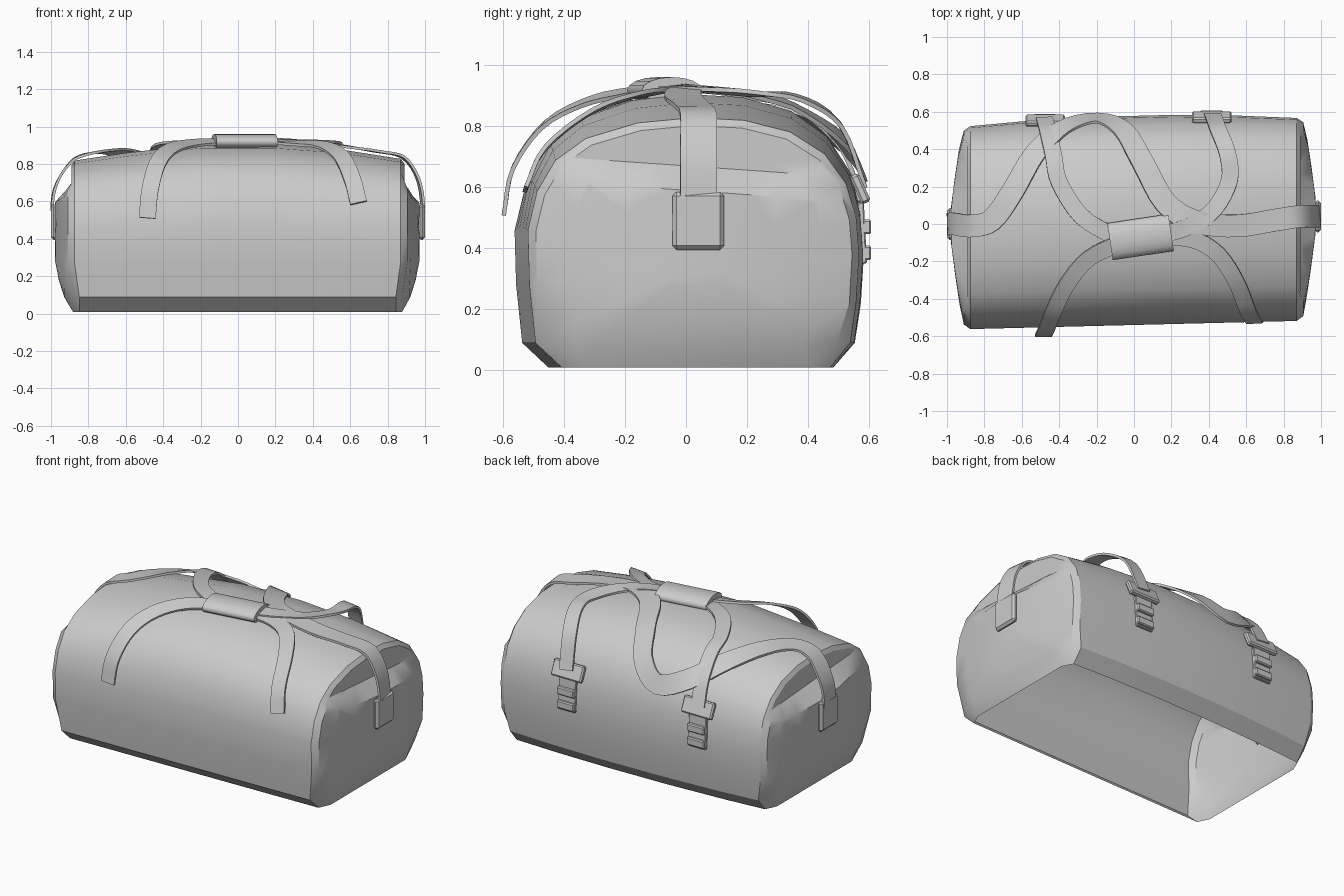
import bpy, bmesh, math
from mathutils import Vector
from mathutils.bvhtree import BVHTree

if "Cube" in bpy.data.objects:
    bpy.data.objects.remove(bpy.data.objects["Cube"])


def finish(name, bm, angle=35):
    bmesh.ops.recalc_face_normals(bm, faces=bm.faces)
    me = bpy.data.meshes.new(name)
    bm.to_mesh(me)
    ob = bpy.data.objects.new(name, me)
    bpy.context.collection.objects.link(ob)
    me.shade_smooth()
    me.set_sharp_from_angle(angle=math.radians(angle))
    return ob


def loft(bm, rings):
    rows = [[bm.verts.new(p) for p in r] for r in rings]
    n = len(rows[0])
    for a, b in zip(rows, rows[1:]):
        for i in range(n):
            bm.faces.new((a[i], a[(i + 1) % n], b[(i + 1) % n], b[i]))
    bm.faces.new(rows[0])
    bm.faces.new(rows[-1])


# bag body: cross-section (y, z) lofted along x
PROFILE = [(-0.43, 0.01), (-0.515, 0.09), (-0.535, 0.28), (-0.54, 0.47), (-0.51, 0.62),
           (-0.45, 0.74), (-0.35, 0.825), (-0.18, 0.885), (0.0, 0.905), (0.18, 0.895),
           (0.34, 0.85), (0.46, 0.765), (0.535, 0.65), (0.57, 0.52), (0.58, 0.38),
           (0.57, 0.22), (0.55, 0.09), (0.48, 0.01)]


def section(x, s, top, inner=False):
    pts = []
    for y, z in PROFILE:
        sy = s
        if abs(x) > 0.9 and z < 0.1 and not inner:
            sy *= 0.88 if z < 0.05 else 0.95
        px = x * 0.97 if abs(x) > 0.8 and z < 0.1 and not inner else x
        k = max(0, (z - 0.4) / 0.5)
        z -= (1 - top) * 0.9 * k
        if y > 0:
            y *= 1 - 0.06 * min(1, abs(x) / 0.87) ** 2
        if inner or z > 0.35:
            z = 0.35 + (z - 0.35) * s
        y = 0.02 + (y - 0.02) * sy
        if inner:  # domed end panel
            px -= math.copysign(0.13 * max(0, abs(y - 0.02) - 0.1) + 0.12 * max(0, 0.22 - z), x)
        pts.append((px, y + 0.025 * x, z))
    return pts


bm = bmesh.new()
loft(bm, [section(-0.978, 0.2, 0.9, True), section(-0.978, 0.5, 0.9, True),
          section(-0.975, 0.77, 0.9, True), section(-0.91, 0.955, 0.9),
          section(-0.875, 1, 0.905), section(-0.6, 1, 0.95),
          section(-0.2, 1, 1), section(0.2, 1, 1), section(0.55, 1, 0.97),
          section(0.87, 1, 0.915), section(0.905, 0.955, 0.91), section(0.967, 0.77, 0.91, True),
          section(0.97, 0.5, 0.91, True), section(0.97, 0.2, 0.91, True)])
# recessed ledge at the top of both end panels
for z0 in (0.59, 0.67):
    cap = [f for f in bm.faces if all(abs(v.co.x) > 0.88 for v in f.verts)]
    geom = cap + list({e for f in cap for e in f.edges}) + list({v for f in cap for v in f.verts})
    bmesh.ops.bisect_plane(bm, geom=geom, dist=1e-4, plane_co=(0, 0, z0), plane_no=(0, 0.07, 1))
for v in bm.verts:
    h = (v.co.z + 0.07 * v.co.y - 0.59) / 0.08
    if abs(v.co.x) > 0.88 and h > 0:
        v.co.x = math.copysign(min(abs(v.co.x), 0.97 - 0.08 * min(h, 1)), v.co.x)
bmesh.ops.recalc_face_normals(bm, faces=bm.faces)
tree = BVHTree.FromBMesh(bm)
# the underside is left open
bmesh.ops.delete(bm, geom=[f for f in bm.faces if all(v.co.z < 0.03 for v in f.verts)],
                 context='FACES')
finish("bag_body", bm, 28)


def axis_point(p):
    return Vector((max(-0.7, min(0.7, p.x)), 0.01, 0.45))


def lift(p, gap):
    # keep webbing just outside the body
    a = axis_point(p)
    d = p - a
    hit = tree.ray_cast(a, d.normalized())[3]
    return a + d.normalized() * max(d.length, (hit or 0) + gap)


def spline(pts, steps=4):
    P = [Vector(p) for p in pts]
    P = [2 * P[0] - P[1]] + P + [2 * P[-1] - P[-2]]
    out = []
    for a, b, c, d in zip(P, P[1:], P[2:], P[3:]):
        for i in range(steps):
            t = i / steps
            out.append(0.5 * (2 * b + (c - a) * t + (2 * a - 5 * b + 4 * c - d) * t * t
                              + (3 * b - a - 3 * c + d) * t ** 3))
    return out + [P[-2]]


def strap(name, pts, width=0.09, thick=0.014):
    path = spline(pts)
    rings = []
    for i, p in enumerate(path):
        t = (path[min(i + 1, len(path) - 1)] - path[max(i - 1, 0)]).normalized()
        n = (p - axis_point(p)).normalized()
        side = t.cross(n).normalized() * width / 2
        n = side.cross(t).normalized()
        l, r = lift(p - side, 0.006), lift(p + side, 0.006)
        rings.append([l, r, r + n * thick, l + n * thick])
    bm = bmesh.new()
    loft(bm, rings)
    finish(name, bm)


# carry handle webbing, front pair
strap("front_handle_strap_left", [(-0.485, -0.59, 0.51), (-0.47, -0.56, 0.66), (-0.43, -0.46, 0.8),
      (-0.36, -0.32, 0.875), (-0.24, -0.18, 0.905), (-0.05, -0.09, 0.915)])
strap("front_handle_strap_right", [(0.645, -0.52, 0.59), (0.61, -0.46, 0.72), (0.55, -0.31, 0.84),
      (0.45, -0.16, 0.895), (0.31, -0.08, 0.905), (0.12, -0.07, 0.915)])
# carry handle webbing, rear pair
strap("rear_handle_strap_left", [(-0.48, 0.56, 0.6), (-0.46, 0.49, 0.74), (-0.43, 0.36, 0.85),
      (-0.40, 0.22, 0.89), (-0.28, 0.04, 0.91), (-0.1, -0.07, 0.915)])
strap("rear_handle_strap_right", [(0.42, 0.58, 0.6), (0.45, 0.5, 0.8), (0.5, 0.37, 0.885),
      (0.51, 0.23, 0.90), (0.43, 0.08, 0.91), (0.3, -0.01, 0.92), (0.14, -0.06, 0.92)])
# long shoulder strap looping over the top from end to end
strap("shoulder_strap", [(-0.975, 0.0, 0.42), (-0.985, 0.0, 0.6), (-0.95, 0.0, 0.72), (-0.87, -0.01, 0.82),
      (-0.76, 0.02, 0.855), (-0.65, 0.17, 0.86), (-0.53, 0.37, 0.82), (-0.38, 0.51, 0.73),
      (-0.2, 0.56, 0.67), (-0.06, 0.5, 0.76), (0.05, 0.32, 0.87), (0.17, 0.11, 0.91),
      (0.34, 0.01, 0.915), (0.55, -0.01, 0.89), (0.75, 0.02, 0.86), (0.88, 0.04, 0.83),
      (0.955, 0.04, 0.72), (0.98, 0.04, 0.58), (0.975, 0.04, 0.43)], 0.12)

# padded grip wrapped around the handle straps
bm = bmesh.new()
rot = math.radians(8.5)
rings = []
for x in (-0.165, 0.165):
    ring = []
    for i in range(16):
        a = i * math.tau / 16
        y, z = 0.1 * math.cos(a), 0.043 * math.sin(a)
        ring.append((0.035 + x * math.cos(rot) - y * math.sin(rot),
                     -0.07 + x * math.sin(rot) + y * math.cos(rot), 0.918 + z))
    rings.append(ring)
loft(bm, rings)
finish("handle_grip", bm, 50)


def block(name, loc, size, tilt=0.0, bevel=0.008):
    bm = bmesh.new()
    bmesh.ops.create_cube(bm, size=1)
    bmesh.ops.scale(bm, vec=size, verts=bm.verts)
    bmesh.ops.bevel(bm, geom=bm.edges[:], offset=bevel, segments=1, affect='EDGES')
    ob = finish(name, bm)
    ob.location = loc
    ob.rotation_euler.x = tilt
    return ob


# rear buckles with their ladder slides
for side, x, y in (("left", -0.475, 0.565), ("right", 0.415, 0.583)):
    block(f"buckle_{side}", (x, y - 0.012, 0.595), (0.21, 0.032, 0.1), 0.42)
    block(f"buckle_tab_{side}", (x, y - 0.006, 0.45), (0.12, 0.022, 0.2), 0.05, 0.004)
    for i, z in enumerate((0.47, 0.385)):
        block(f"ladder_slide_{side}_{i + 1}", (x, y + 0.009, z), (0.12, 0.03, 0.048), 0, 0.006)

# end patches that anchor the shoulder strap
for side, x, y in (("left", -0.982, 0.0), ("right", 0.982, 0.04)):
    block(f"strap_anchor_{side}", (x, y, 0.49), (0.036, 0.17, 0.19), 0, 0.014)
